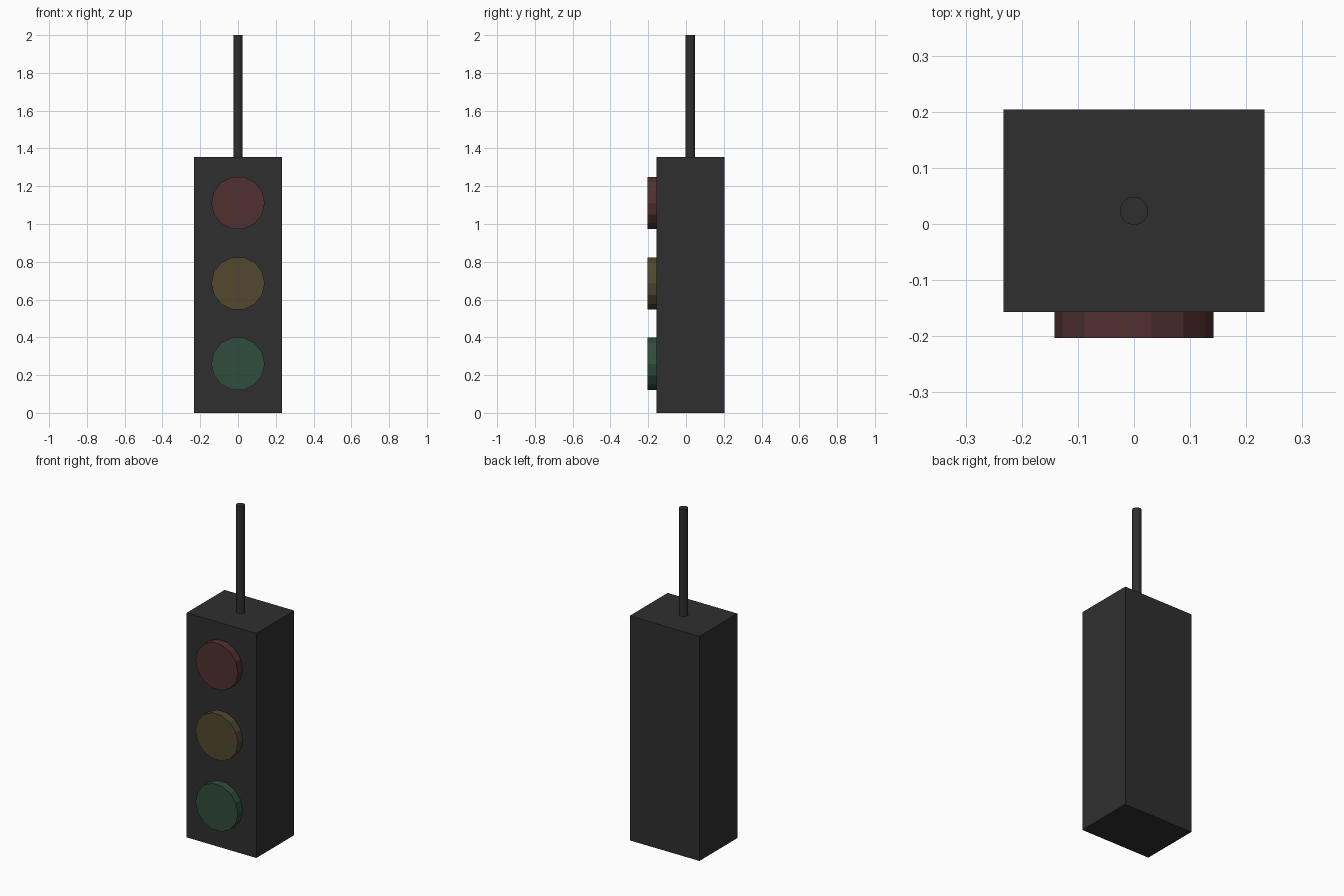
import bpy
import math

if "Cube" in bpy.data.objects:
    bpy.data.objects.remove(bpy.data.objects["Cube"])


def material(name, srgb):
    # Convert display colour (0-255) to linear
    mat = bpy.data.materials.new(name)
    lin = [((c / 255 + 0.055) / 1.055) ** 2.4 for c in srgb]
    mat.diffuse_color = (*lin, 1)
    mat.use_nodes = True
    mat.node_tree.nodes["Principled BSDF"].inputs["Base Color"].default_value = mat.diffuse_color
    return mat


def finish(name, mat):
    obj = bpy.context.object
    obj.name = name
    obj.data.materials.append(mat)
    return obj


charcoal = material("charcoal", (47, 47, 47))
lamp_colours = {
    "red": material("dark red", (81, 48, 48)),
    "amber": material("dark amber", (82, 72, 45)),
    "green": material("dark green", (48, 77, 61)),
}

# Housing box
HALF_W, FRONT, BACK, TOP = 0.2325, -0.157, 0.204, 1.355
bpy.ops.mesh.primitive_cube_add(size=1, location=(0, (FRONT + BACK) / 2, TOP / 2))
housing = finish("housing", charcoal)
housing.scale = (2 * HALF_W, BACK - FRONT, TOP)

# Hanging pole
bpy.ops.mesh.primitive_cylinder_add(
    vertices=24, radius=0.025, depth=2 - TOP,
    location=(0, (FRONT + BACK) / 2, (2 + TOP) / 2))
finish("pole", charcoal)
bpy.ops.object.shade_smooth_by_angle()

# Three faceted lamps, vertices on the horizontal axis
DEPTH = 0.046
for i, (colour, mat) in enumerate(lamp_colours.items()):
    bpy.ops.mesh.primitive_cylinder_add(
        vertices=14, radius=0.1415, depth=DEPTH,
        location=(0, FRONT - DEPTH / 2, 1.112 - 0.426 * i),
        rotation=(math.pi / 2, math.pi / 2, 0))
    lamp = finish(colour + "_lamp", mat)
    # Turn about the lamp axis so a corner points sideways
    lamp.rotation_euler = (math.pi / 2, 0, 0)
    for v in lamp.data.vertices:
        v.co.x, v.co.y = v.co.y, -v.co.x
